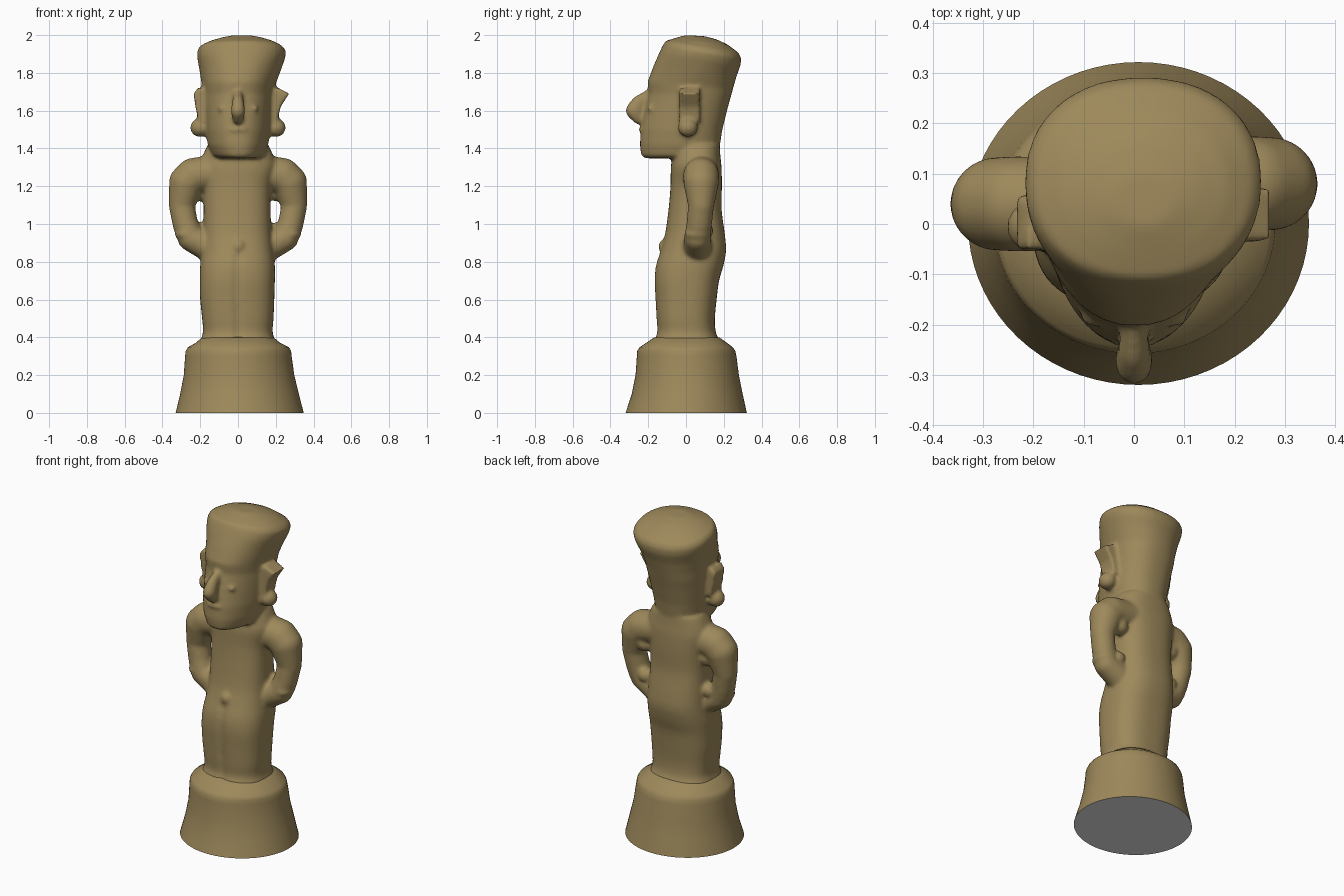
import bpy, bmesh, math
from mathutils import Matrix, Vector

if "Cube" in bpy.data.objects:
    bpy.data.objects.remove(bpy.data.objects["Cube"])


def material(name, rgb):
    m = bpy.data.materials.new(name)
    m.diffuse_color = (*rgb, 1)
    m.use_nodes = True
    m.node_tree.nodes["Principled BSDF"].inputs["Base Color"].default_value = m.diffuse_color
    return m


CLAY = material("ochre_clay", (0.34, 0.25, 0.105))
GREY = material("pale_grey_underside", (0.8, 0.78, 0.8))


def spow(v, e):
    return math.copysign(abs(v) ** e, v)


def refine(rings, k=4):
    """Catmull-Rom interpolation between rings."""
    out = []
    for i in range(len(rings) - 1):
        p = [rings[max(0, min(len(rings) - 1, i + d))] for d in (-1, 0, 1, 2)]
        for s in range(k):
            t = s / k
            out.append([b + .5 * t * (c - a + t * (2 * a - 5 * b + 4 * c - d + t * (3 * (b - c) + d - a)))
                        for a, b, c, d in zip(*p)])
    return out + [rings[-1]]


def loft(bm, rings, n=72, groove=0.0):
    """Closed loft; ring = z, xmin, xmax, ymin, ymax, power, front taper, tilt."""
    loops = []
    for z, xa, xb, ya, yb, p, taper, tilt in rings:
        cx, cy, rx, ry = (xa + xb) / 2, (ya + yb) / 2, (xb - xa) / 2, (yb - ya) / 2
        loop = []
        for i in range(n):
            a = 2 * math.pi * i / n
            u, v = spow(math.cos(a), 2 / p), spow(math.sin(a), 2 / p)
            x = cx + rx * u * (1 + taper * min(v, 0))
            y = cy + ry * v
            if groove and z < 0.84 and v < 0:
                y += groove * math.exp(-(x / 0.014) ** 2)
            loop.append(bm.verts.new((x, y, z + tilt * (y - cy))))
        loops.append(loop)
    for a, b in zip(loops, loops[1:]):
        for i in range(n):
            j = (i + 1) % n
            bm.faces.new((a[i], a[j], b[j], b[i]))
    bm.faces.new(loops[0][::-1])
    bm.faces.new(loops[-1])


def ball(bm, co, r, scale=(1, 1, 1)):
    m = Matrix.Translation(co) @ Matrix.Diagonal((*scale, 1))
    bmesh.ops.create_icosphere(bm, subdivisions=3, radius=r, matrix=m)


def limb(bm, pts, steps=8, scale=(1, 1, 1)):
    """Chain of overlapping balls along points (x, y, z, radius)."""
    for a, b in zip(pts, pts[1:]):
        for k in range(steps + 1):
            q = Vector(a).lerp(Vector(b), k / steps)
            ball(bm, q[:3], q[3], scale)


def prism(bm, outline, y0, y1):
    a = [bm.verts.new((x, y0, z)) for x, z in outline]
    b = [bm.verts.new((x, y1, z)) for x, z in outline]
    bm.faces.new(a)
    bm.faces.new(b[::-1])
    for i in range(len(a)):
        j = (i + 1) % len(a)
        bm.faces.new((a[i], b[i], b[j], a[j]))


def finish(bm, name, mats):
    bmesh.ops.recalc_face_normals(bm, faces=bm.faces)
    me = bpy.data.meshes.new(name)
    bm.to_mesh(me)
    bm.free()
    for m in mats:
        me.materials.append(m)
    ob = bpy.data.objects.new(name, me)
    bpy.context.collection.objects.link(ob)
    return ob


bm = bmesh.new()

# legs and torso, with the groove between the legs
loft(bm, refine([
    (0.34, -.205, .20, -.178, .185, 2.5, 0, 0),
    (0.385, -.198, .195, -.168, .175, 2.6, 0, 0),
    (0.43, -.185, .183, -.153, .157, 2.6, 0, 0),
    (0.50, -.19, .188, -.157, .153, 2.6, 0, 0),
    (0.60, -.20, .192, -.162, .162, 2.6, 0, 0),
    (0.70, -.202, .195, -.167, .175, 2.6, 0, 0),
    (0.78, -.20, .195, -.160, .198, 2.5, 0, 0),
    (0.86, -.19, .187, -.135, .212, 2.5, 0, 0),
    (0.95, -.185, .178, -.110, .205, 2.5, 0, 0),
    (1.08, -.182, .172, -.092, .188, 2.5, 0, 0),
    (1.20, -.185, .175, -.082, .19, 2.5, 0, 0),
    (1.30, -.20, .20, -.08, .188, 2.4, 0, 0),
    (1.36, -.187, .187, -.07, .182, 2.4, 0, 0),
    (1.42, -.16, .16, -.06, .178, 2.4, 0, 0),
]), groove=0.012)

# head flaring into a tall flat-topped hat
loft(bm, [
    (1.348, -.10, .11, -.215, .12, 2.2, .15, 0),
    (1.362, -.135, .142, -.237, .165, 2.3, .2, 0),
    (1.42, -.160, .160, -.244, .18, 2.4, .2, 0),
    (1.50, -.172, .172, -.239, .192, 2.4, .2, 0),
    (1.60, -.18, .18, -.220, .217, 2.4, .2, 0),
    (1.68, -.186, .188, -.198, .236, 2.4, .2, -.05),
    (1.735, -.192, .197, -.203, .249, 2.3, .17, -.08),
    (1.81, -.203, .225, -.172, .268, 2.2, .1, -.12),
    (1.875, -.215, .248, -.140, .289, 2.2, 0, -.16),
    (1.912, -.217, .255, -.122, .292, 2.2, 0, -.17),
    (1.937, -.203, .237, -.108, .28, 2.2, 0, -.165),
    (1.967, -.148, .185, -.06, .22, 2.1, 0, -.12),
    (1.985, -.09, .13, -.025, .165, 2, 0, -.09),
    (1.997, -.04, .08, -.005, .10, 2, 0, -.05),
])

# nose, lips, navel
limb(bm, [(0, -.19, 1.69, .028), (0, -.252, 1.64, .04), (0, -.272, 1.60, .048),
          (0, -.25, 1.565, .038)], scale=(.8, 1, 1))
ball(bm, (0, -.232, 1.50), .03, (1.6, .6, .5))
ball(bm, (.003, -.115, .88), .035, (1, .9, 1.1))

for s, yc in ((-1, .04), (1, .08)):
    # arm with the hand resting on the hip
    limb(bm, [(s * x, yc + dy, z, r) for x, dy, z, r in (
        (.12, .0, 1.272, .094), (.235, 0, 1.255, .096), (.272, 0, 1.22, .094),
        (.298, 0, 1.10, .069), (.279, -.01, 1.0, .068), (.25, -.02, .925, .070),
        (.16, -.02, .88, .078))])
    # armpit and hip webs behind the opening
    ball(bm, (s * .20, yc + .03, 1.17), .05)
    ball(bm, (s * .205, yc + .02, .965), .045)
    # wrist band
    ball(bm, (s * .275, yc - .02, .945), .067, (.9, 1.05, .5))
    # ear and ear lobe
    w = .25 if s > 0 else .215
    e = .01 if s > 0 else -.005
    prism(bm, [(s * x, z) for x, z in (
        (.15, 1.54), (.207, 1.54), (.225, 1.62), (w + .02, 1.69), (.21, 1.722), (.15, 1.70))],
        -.045 + e, .063 + e)
    ball(bm, (s * .203, e, 1.51), .05, (1, 1.05, 1))
    # faint eyelid
    ball(bm, (s * .07, -.19, 1.612), .03, (1.4, .5, .5))

figure = finish(bm, "figure", [CLAY])
r = figure.modifiers.new("merge", 'REMESH')
r.mode = 'VOXEL'
r.voxel_size = 0.01
r.use_smooth_shade = True
sm = figure.modifiers.new("soften", 'SMOOTH')
sm.factor = 0.5
sm.iterations = 8

# flared round pedestal with a grey underside
bm = bmesh.new()
loft(bm, [
    (0.00, -.33, .348, -.32, .322, 2, 0, 0),
    (0.10, -.306, .322, -.287, .30, 2, 0, 0),
    (0.20, -.287, .298, -.267, .28, 2, 0, 0),
    (0.30, -.28, .284, -.26, .267, 2, 0, 0),
    (0.328, -.277, .281, -.258, .261, 2, 0, 0),
    (0.348, -.264, .269, -.245, .247, 2.1, 0, 0),
    (0.372, -.222, .222, -.208, .215, 2.2, 0, 0),
    (0.398, -.192, .19, -.172, .18, 2.4, 0, 0),
    (0.405, -.16, .16, -.13, .135, 2.5, 0, 0),
])
pedestal = finish(bm, "pedestal", [CLAY, GREY])
for f in pedestal.data.polygons:
    f.material_index = 1 if f.normal.z < -0.9 else 0
bpy.ops.object.select_all(action='DESELECT')
pedestal.select_set(True)
bpy.context.view_layer.objects.active = pedestal
bpy.ops.object.shade_smooth_by_angle(angle=math.radians(40))
